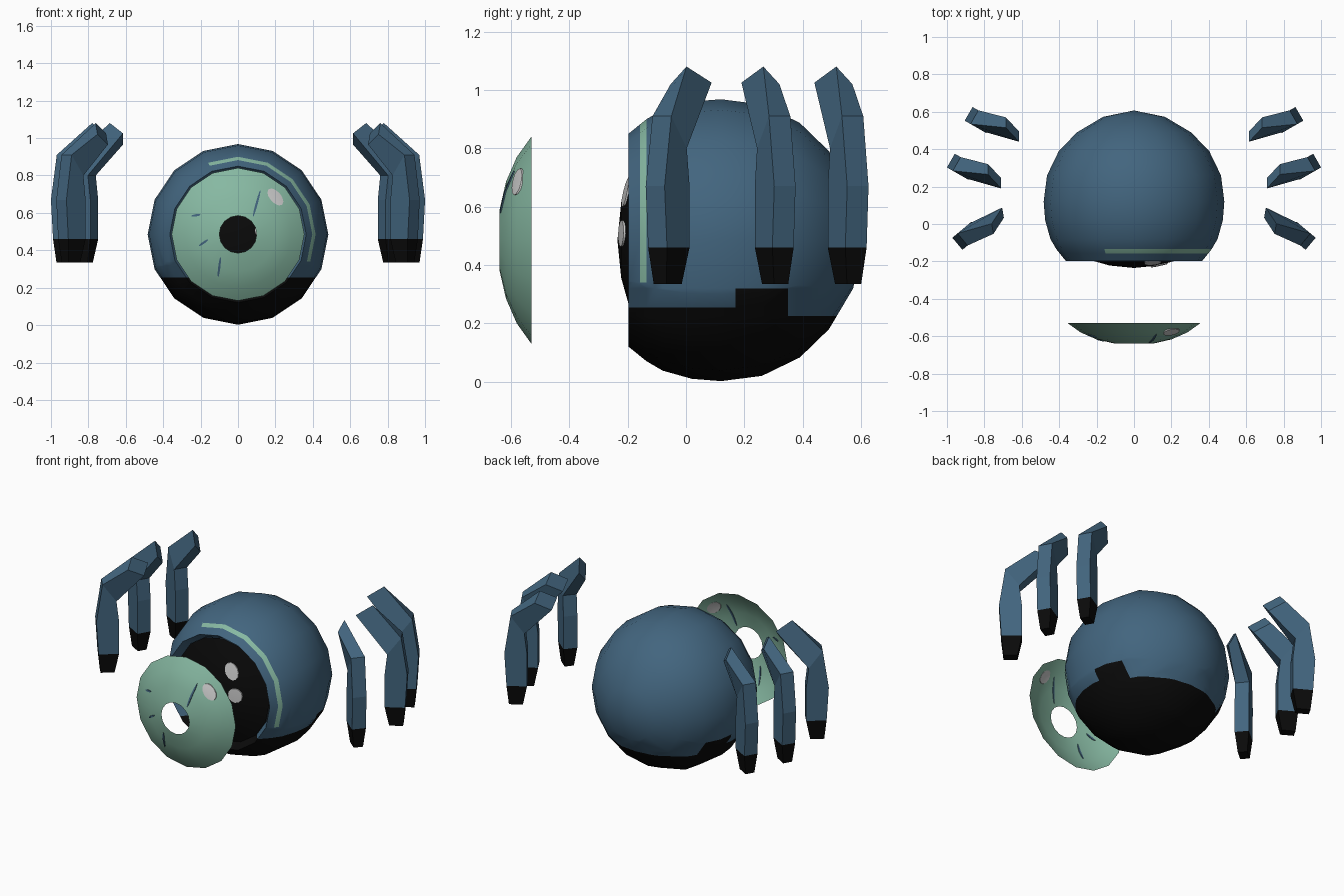
import bpy, bmesh, math
from mathutils import Vector, Matrix

if "Cube" in bpy.data.objects:
    bpy.data.objects.remove(bpy.data.objects["Cube"])

ZC = 0.485      # height of the body axis
SIDES = 16


def material(name, rgb):
    m = bpy.data.materials.new(name)
    m.diffuse_color = (*rgb, 1)
    m.use_nodes = True
    m.node_tree.nodes["Principled BSDF"].inputs["Base Color"].default_value = m.diffuse_color
    return m


BLUE = material("slate_blue", (0.055, 0.13, 0.21))
BLACK = material("black", (0.003, 0.003, 0.003))
GREEN = material("pale_green", (0.24, 0.48, 0.36))
WHITE = material("pale_grey", (0.58, 0.58, 0.58))


def finish(bm, name, mats, smooth=True):
    bmesh.ops.recalc_face_normals(bm, faces=bm.faces)
    mesh = bpy.data.meshes.new(name)
    bm.to_mesh(mesh)
    bm.free()
    ob = bpy.data.objects.new(name, mesh)
    bpy.context.collection.objects.link(ob)
    for m in mats:
        mesh.materials.append(m)
    if smooth:
        bpy.ops.object.select_all(action='DESELECT')
        ob.select_set(True)
        bpy.context.view_layer.objects.active = ob
        bpy.ops.object.shade_smooth_by_angle(angle=math.radians(40))
    return ob


def lathe(profile):
    """Turn (radius, y) points about the body axis."""
    bm = bmesh.new()
    rings = []
    for r, y in profile:
        if r == 0:
            rings.append([bm.verts.new((0, y, ZC))] * SIDES)
        else:
            rings.append([bm.verts.new((r * math.sin(a), y, ZC + r * math.cos(a)))
                          for a in (math.tau * i / SIDES for i in range(SIDES))])
    for p, q in zip(rings, rings[1:]):
        for i in range(SIDES):
            j = (i + 1) % SIDES
            bm.faces.new(list(dict.fromkeys((p[i], p[j], q[j], q[i]))))
    return bm


def cut(bm, co, no, keep=lambda c: True):
    faces = [f for f in bm.faces if keep(f.calc_center_median())]
    geom = set(faces)
    for f in faces:
        geom.update(f.verts)
        geom.update(f.edges)
    bmesh.ops.bisect_plane(bm, geom=list(geom), plane_co=co, plane_no=no, dist=1e-5)


# Body: open-fronted ball with a rim turned inward
bm = lathe([(0.33, -0.145), (0.365, -0.197), (0.415, -0.135), (0.447, -0.08),
            (0.475, 0.02), (0.483, 0.12), (0.465, 0.26), (0.402, 0.39),
            (0.305, 0.49), (0.165, 0.573), (0, 0.607)])
for z in (0.225, 0.255, 0.32):
    cut(bm, (0, 0, z), (0, 0, 1))
for y in (0.17, 0.35):
    cut(bm, (0, y, 0), (0, 1, 0), lambda c: c.z < 0.33)
cut(bm, (0, -0.157, 0), (0, 1, 0), lambda c: c.z > 0.3)
cut(bm, (0, 0, 0.34), (0, 0, 1), lambda c: c.y < -0.135)
for f in bm.faces:
    c = f.calc_center_median()
    limit = 0.255 if c.y < 0.17 else 0.32 if c.y < 0.35 else 0.225
    radius = math.hypot(c.x, c.z - ZC)
    if c.z < limit:
        f.material_index = 1          # dark belly
    elif -0.157 < c.y < -0.135 and radius > 0.385 and c.z > 0.34 and c.x > -0.1:
        f.material_index = 2          # thin stripe behind the rim
finish(bm, "body", [BLUE, BLACK, GREEN])


# Eye lens sunk in the opening
def eye_y(r):
    return -0.235 + r * r / 1.3


finish(lathe([(r, eye_y(r)) for r in (0.33, 0.24, 0.13, 0)]), "eye_lens", [BLACK])

# Floating mask with a round hole
MASK = [(0.355, -0.53), (0.285, -0.58), (0.2, -0.617), (0.1, -0.64)]


def mask_y(r):
    for (r1, y1), (r0, y0) in zip(MASK, MASK[1:]):
        if r >= r0:
            return y0 + (y1 - y0) * (r - r0) / (r1 - r0)
    return MASK[-1][1]


finish(lathe(MASK), "mask", [GREEN])


def spot(name, x, z, a, b, tilt, surface, mat):
    """Thin elliptical plate that follows a turned surface."""
    bm = bmesh.new()
    n = 12
    layers = []
    for off in (-0.0045, 0.0045):
        pts = [(0, 0)] + [(a * math.cos(math.tau * i / n), b * math.sin(math.tau * i / n))
                          for i in range(n)]
        vs = []
        for u, v in pts:
            px = x + u * math.cos(tilt) - v * math.sin(tilt)
            pz = z + u * math.sin(tilt) + v * math.cos(tilt)
            r = math.hypot(px, pz - ZC) * 1.01
            vs.append(bm.verts.new((px, surface(r) + off, pz)))
        layers.append(vs)
    p, q = layers
    for i in range(1, n + 1):
        j = i % n + 1
        bm.faces.new((p[0], p[i], p[j]))
        bm.faces.new((q[0], q[j], q[i]))
        bm.faces.new((p[i], q[i], q[j], p[j]))
    finish(bm, name, [mat])


# Highlights and scratches
spot("eye_highlight_upper", 0.10, 0.65, 0.055, 0.04, 2.2, eye_y, WHITE)
spot("eye_highlight_lower", 0.135, 0.508, 0.045, 0.045, 0, eye_y, WHITE)
spot("mask_highlight", 0.20, 0.685, 0.055, 0.03, 2.3, mask_y, WHITE)
for i, (x, z, a, tilt) in enumerate([(0.1, 0.65, 0.075, 1.3), (-0.1, 0.31, 0.055, 1.45),
                                     (-0.185, 0.44, 0.03, 0.6), (-0.225, 0.587, 0.025, 0.15)]):
    spot(f"mask_scratch_{i + 1}", x, z, a, 0.006, tilt, mask_y, BLUE)


# Claws: bent, four-sided fingers with dark tips
def claw_rings():
    d, t = Vector((0.87, 0.5, 0)), Vector((-0.5, 0.87, 0))
    rings = [[Vector(p) for p in ((-0.21, -0.115, 1.025), (-0.14, -0.04, 1.08),
                                  (-0.14, 0.015, 1.02), (-0.21, -0.06, 0.965))]]
    # inner offset, outer offset, half width, inner height, outer height
    for si, so, w, zi, zo in ((-0.05, 0.032, 0.042, 0.80, 0.91),
                              (-0.065, 0.068, 0.042, 0.67, 0.67),
                              (-0.065, 0.055, 0.042, 0.46, 0.46),
                              (-0.04, 0.042, 0.028, 0.335, 0.335)):
        rings.append([d * s + t * k + Vector((0, 0, z)) for s, k, z in
                      ((si, -w, zi), (so, -w, zo), (so, w, zo), (si, w, zi))])
    return rings


def claw(name, x, y, flip, turn, side):
    bm = bmesh.new()
    rot = Matrix.Rotation(turn, 3, 'Z')
    rings = []
    for ring in claw_rings():
        vs = []
        for p in ring:
            p = rot @ p
            vs.append(bm.verts.new((side * (x + p.x), y + flip * p.y, p.z)))
        rings.append(vs)
    bm.faces.new(rings[0])
    bm.faces.new(rings[-1]).material_index = 1
    for k, (p, q) in enumerate(zip(rings, rings[1:])):
        for i in range(4):
            j = (i + 1) % 4
            bm.faces.new((p[i], p[j], q[j], q[i])).material_index = int(k == 3)
    finish(bm, name, [BLUE, BLACK], smooth=False)


for side, label in ((1, "right"), (-1, "left")):
    claw(f"front_claw_{label}", 0.892, -0.062, -1, math.radians(10), side)
    claw(f"middle_claw_{label}", 0.92, 0.305, 1, 0, side)
    claw(f"rear_claw_{label}", 0.825, 0.555, 1, 0, side)
